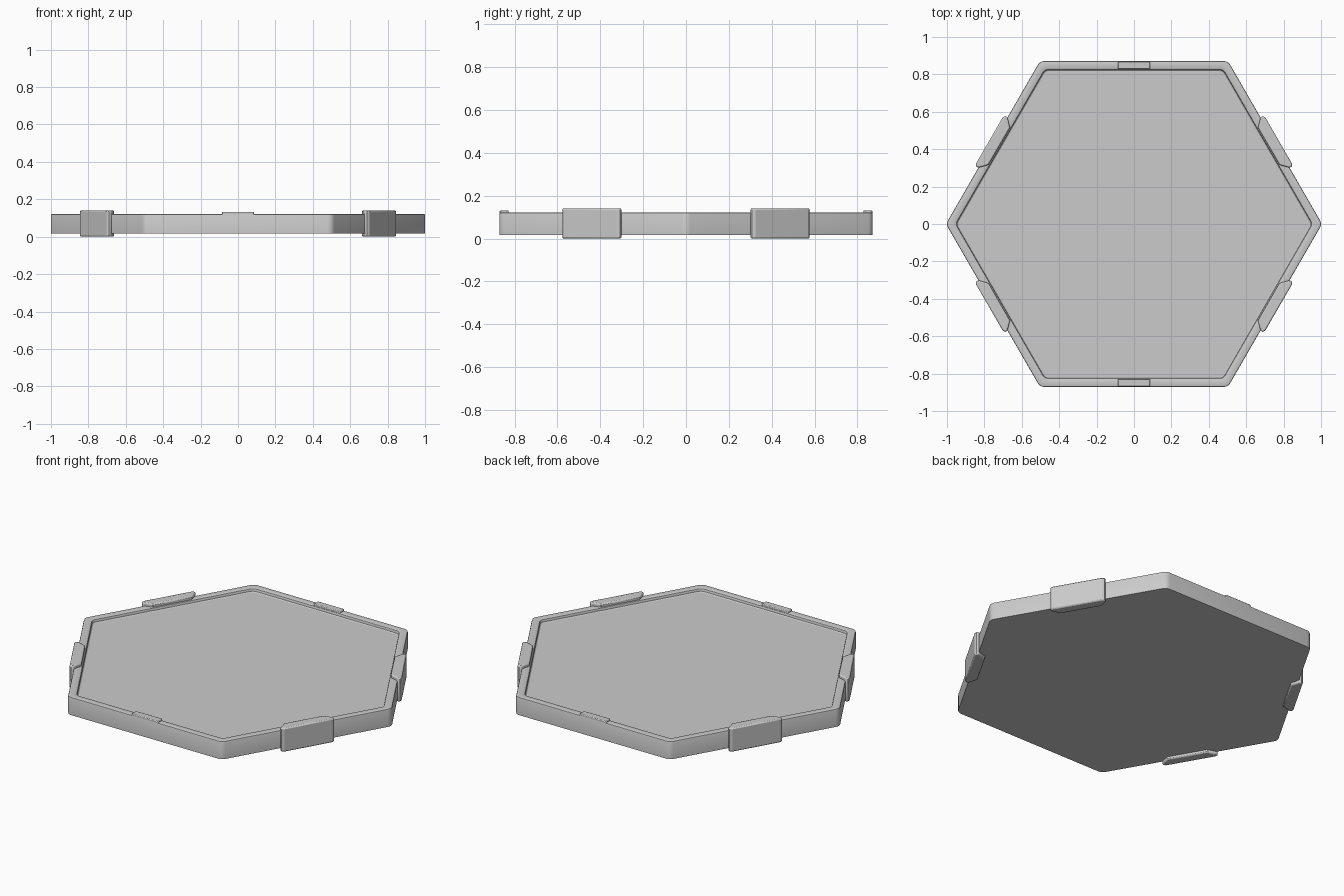
import bpy, bmesh
from math import cos, sin, radians, tan

if "Cube" in bpy.data.objects:
    bpy.data.objects.remove(bpy.data.objects["Cube"])


def finish(name, bm, smooth=30):
    bmesh.ops.recalc_face_normals(bm, faces=bm.faces)
    me = bpy.data.meshes.new(name)
    bm.to_mesh(me)
    bm.free()
    ob = bpy.data.objects.new(name, me)
    bpy.context.collection.objects.link(ob)
    bpy.ops.object.select_all(action='DESELECT')
    bpy.context.view_layer.objects.active = ob
    ob.select_set(True)
    bpy.ops.object.shade_smooth_by_angle(angle=radians(smooth))
    return ob


def bevel(ob, width, segments=2):
    m = ob.modifiers.new("soft_edges", 'BEVEL')
    m.width, m.segments, m.limit_method = width, segments, 'ANGLE'
    m.angle_limit = radians(50)


def rounded_hexagon(apothem, r, steps=4):
    """Outline of a hexagon with rounded corners, one corner on +x."""
    pts = []
    for k in range(6):
        a = radians(60 * k)
        d = (apothem - r) / cos(radians(30))
        for i in range(steps + 1):
            b = a + radians(-30 + 60 * i / steps)
            pts.append((d * cos(a) + r * cos(b), d * sin(a) + r * sin(b)))
    return pts


# Tray: rim profile (apothem, corner radius, height) lofted round the hexagon
profile = [(0.871, 0.04, 0.017), (0.871, 0.04, 0.115), (0.869, 0.038, 0.120),
           (0.863, 0.035, 0.122), (0.834, 0.035, 0.122), (0.827, 0.035, 0.119),
           (0.825, 0.035, 0.114), (0.824, 0.035, 0.106), (0.818, 0.035, 0.102)]
bm = bmesh.new()
rings = [[bm.verts.new((x, y, z)) for x, y in rounded_hexagon(a, r)] for a, r, z in profile]
for lo, hi in zip(rings, rings[1:]):
    n = len(lo)
    for i in range(n):
        j = (i + 1) % n
        bm.faces.new((lo[i], lo[j], hi[j], hi[i]))
bm.faces.new(rings[0][::-1])
bm.faces.new(rings[-1])
finish("hexagonal_tray", bm)


# Clips: tapered blocks straddling the rim on the four slanted edges
half = [(0.832, 0.115), (0.872, 0.157), (0.885, 0.155), (0.893, 0.142)]
plan = half + [(n, -t) for n, t in reversed(half)]
for deg in (30, 150, 210, 330):
    c, s = cos(radians(deg)), sin(radians(deg))
    bm = bmesh.new()
    base = bm.faces.new([bm.verts.new((n * c - t * s, n * s + t * c, 0)) for n, t in plan])
    top = bmesh.ops.extrude_face_region(bm, geom=[base])['geom']
    verts = [v for v in top if isinstance(v, bmesh.types.BMVert)]
    bmesh.ops.translate(bm, verts=verts, vec=(0, 0, 0.141))
    # extrusion leaves the base cap out when the face moves, so restore it if needed
    bmesh.ops.holes_fill(bm, edges=bm.edges, sides=0)
    bevel(finish(f"edge_clip_{deg}", bm), 0.007)


# Small raised tabs on the front and back rims
for name, y in (("front_tab", -0.849), ("back_tab", 0.849)):
    bm = bmesh.new()
    bmesh.ops.create_cube(bm, size=1)
    for v in bm.verts:
        v.co.x *= 0.172
        v.co.y = y + v.co.y * 0.041
        v.co.z = 0.121 + v.co.z * 0.022
    bevel(finish(name, bm), 0.004)
